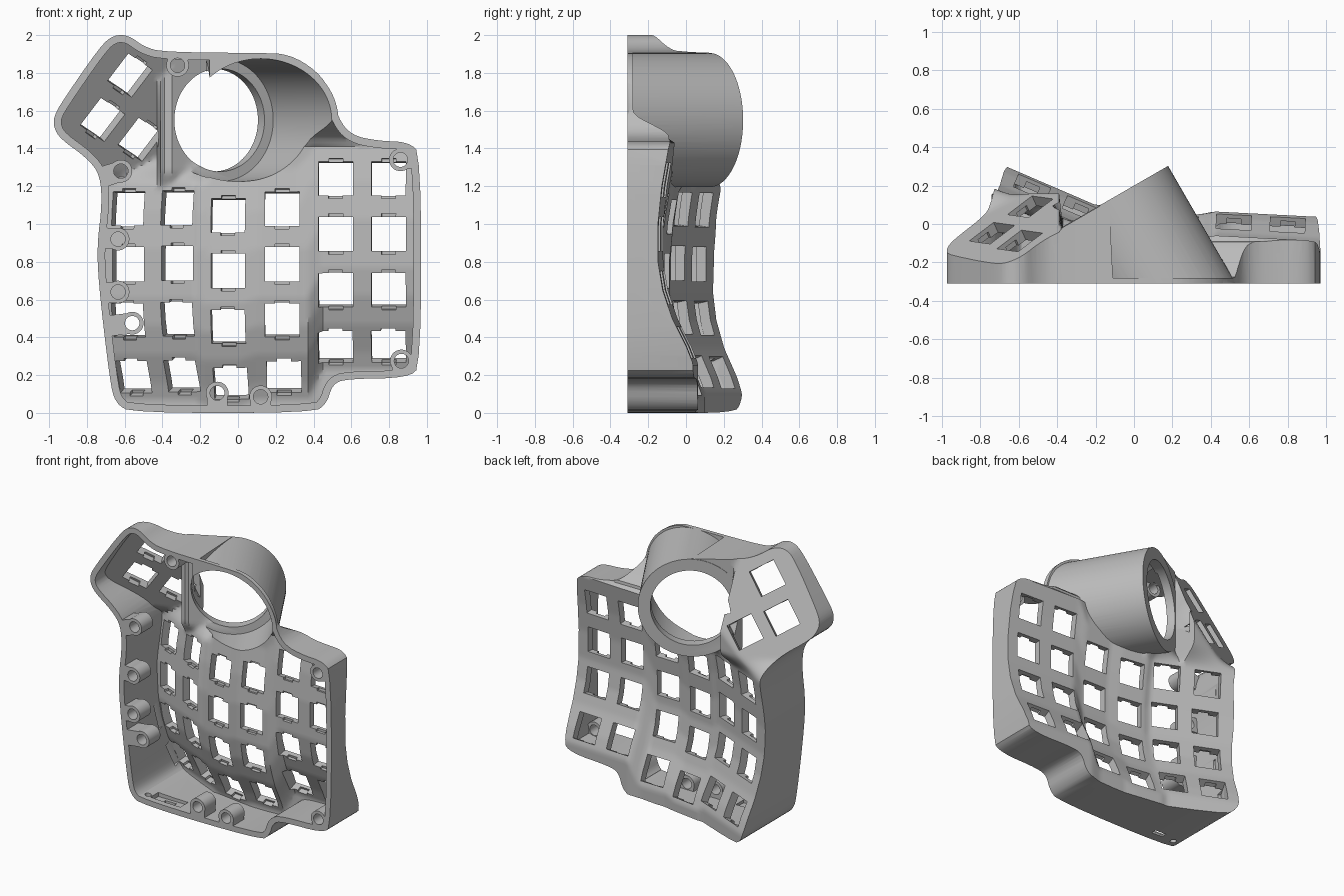
import bpy, bmesh, math
from mathutils import Vector, Matrix

if "Cube" in bpy.data.objects:
    bpy.data.objects.remove(bpy.data.objects["Cube"])

GREY = (.5, .5, .5, 1)
grey = bpy.data.materials.new("plain grey")
grey.use_nodes = True
grey.diffuse_color = GREY
grey.node_tree.nodes["Principled BSDF"].inputs["Base Color"].default_value = GREY

BASE = -0.31
OUTLINE = [(-.66, 2), (-.58, 2), (-.5, 1.94), (-.4, 1.91), (.12, 1.905), (.27, 1.9), (.42, 1.81), (.5, 1.69),
           (.53, 1.56), (.6, 1.47), (.74, 1.44), (.9, 1.435), (.97, 1.37), (.97, .25), (.9, .185), (.57, .18),
           (.5, .15), (.47, .05), (.4, 0), (-.56, 0), (-.65, .05), (-.68, .18), (-.74, .7), (-.745, .9),
           (-.72, 1.1), (-.73, 1.26), (-.8, 1.35), (-.94, 1.45), (-.975, 1.51), (-.975, 1.57), (-.93, 1.65), (-.73, 1.94)]
# Bowl curve along a key column, then how it rises and shifts across the width
BOWL = [(.26, .035), (.35, 0), (.5, -.075), (.65, -.125), (.8, -.15), (1, -.15), (1.2, -.13), (1.43, -.09)]
RISE = [(-.8, .322), (-.2, .064), (-.16, .066), (.04, .036), (.13, .02), (.34, .015), (.42, .03), (1, 0)]
SHIFT = [(-.2, .16), (-.16, .19), (.04, .19), (.13, .16), (.34, .16), (.42, 0)]


def lerp(table, t):
    if t <= table[0][0]:
        return table[0][1]
    for (a, va), (b, vb) in zip(table, table[1:]):
        if t <= b:
            return va + (vb - va) * (t - a) / (b - a)
    return table[-1][1]


def blend(a, b, t):
    t = min(1, max(0, t))
    return a + (b - a) * t * t * (3 - 2 * t)


def height(x, z):
    """Outer surface of the case at (x, z)."""
    cols = lerp(BOWL, z + lerp(SHIFT, x)) + lerp(RISE, x)
    if x > .18:
        return blend(-.09, -.28, (z - 1.46) / .14) if z > 1.44 else cols
    if x > -.13:
        return -.28 if z > 1.55 else cols
    top = .3 + .577 * (x - .18)
    if x < -.38:
        top = min(.16, .09 + .453 * (x + .54) - .45 * (z - 1.47))
    return blend(cols, top, (z - 1.17) / .15)


def inner_height(x, z):
    r = .03
    return min(height(x + i * r, z + j * r) for i in (-1, 0, 1) for j in (-1, 0, 1)) - .045


def finish(bm, name):
    bmesh.ops.recalc_face_normals(bm, faces=bm.faces)
    me = bpy.data.meshes.new(name)
    bm.to_mesh(me)
    bm.free()
    ob = bpy.data.objects.new(name, me)
    bpy.context.collection.objects.link(ob)
    me.materials.append(grey)
    return ob


def combine(target, other, operation):
    mod = target.modifiers.new("cut", 'BOOLEAN')
    mod.operation, mod.object, mod.solver = operation, other, 'MANIFOLD'
    bpy.context.view_layer.objects.active = target
    bpy.ops.object.modifier_apply(modifier=mod.name)
    bpy.data.objects.remove(other)


def prism(points, y0, y1, name):
    bm = bmesh.new()
    face = bm.faces.new([bm.verts.new((x, y0, z)) for x, z in points])
    new = bmesh.ops.extrude_face_region(bm, geom=[face])["geom"]
    bmesh.ops.translate(bm, vec=(0, y1 - y0, 0), verts=[v for v in new if isinstance(v, bmesh.types.BMVert)])
    # the extruded source face must stay as the closing cap
    if not any(len(f.verts) == len(points) and f.calc_center_median().y < (y0 + y1) / 2 for f in bm.faces):
        bmesh.ops.holes_fill(bm, edges=[e for e in bm.edges if e.is_boundary])
    return finish(bm, name)


def volume(func, name):
    """Closed solid below a height function."""
    bm = bmesh.new()
    nx, nz, step = 106, 108, .02
    grids = []
    for top in (True, False):
        rows = []
        for j in range(nz):
            z = -.05 + j * step
            xs = [-1.05 + i * step for i in range(nx)]
            rows.append([bm.verts.new((x, func(x, z) if top else -1, z)) for x in xs])
        grids.append(rows)
        for a, b in zip(rows, rows[1:]):
            for i in range(nx - 1):
                bm.faces.new((a[i], a[i + 1], b[i + 1], b[i]))

    def rim(g):
        return g[0][:-1] + [r[-1] for r in g[:-1]] + g[-1][:0:-1] + [r[0] for r in g[:0:-1]]
    t, b = rim(grids[0]), rim(grids[1])
    for i in range(len(t)):
        k = (i + 1) % len(t)
        bm.faces.new((t[i], t[k], b[k], b[i]))
    return finish(bm, name)


def add_box(bm, size, matrix):
    bmesh.ops.create_cube(bm, size=1, matrix=matrix @ Matrix.Diagonal((*size, 1)))


def cylinder(r, start, axis, t0, t1, name, sides=96):
    bm = bmesh.new()
    axis = Vector(axis).normalized()
    mid = Vector(start) + axis * (t0 + t1) / 2
    rot = axis.to_track_quat('Z', 'Y').to_matrix().to_4x4()
    bmesh.ops.create_cone(bm, cap_ends=True, segments=sides, radius1=r, radius2=r,
                          depth=t1 - t0, matrix=Matrix.Translation(mid) @ rot)
    return finish(bm, name)


# Rounded plan outline and its inset copy
plan = OUTLINE
for _ in range(2):
    plan = [(a[0] + (b[0] - a[0]) * f, a[1] + (b[1] - a[1]) * f)
            for a, b in zip(plan, plan[1:] + plan[:1]) for f in (.25, .75)]
inset = []
for i, p in enumerate(plan):
    a, b = Vector(plan[i - 1]), Vector(plan[(i + 1) % len(plan)])
    d = (b - a).normalized()
    inset.append((p[0] + d.y * .04, p[1] - d.x * .04))

# Outer body with the tilted ball socket
shell = prism(plan, BASE, 1, "case_shell")
combine(shell, volume(height, "outer_volume"), 'INTERSECT')
RIM, AXIS = (-.13, .125, 1.55), (-.5, .866, 0)
socket = cylinder(.355, RIM, AXIS, -.9, 0, "ball_socket")
bm = bmesh.new()
add_box(bm, (4, 2, 4), Matrix.Translation((0, BASE + 1, 1)))
combine(socket, finish(bm, "base_trim"), 'INTERSECT')
combine(shell, socket, 'UNION')

# Hollow inside and socket bore
cavity = prism(inset, -.9, 1, "cavity")
combine(cavity, volume(inner_height, "inner_volume"), 'INTERSECT')
combine(shell, cavity, 'DIFFERENCE')
combine(shell, cylinder(.325, RIM, AXIS, -.95, -.07, "socket_bore"), 'DIFFERENCE')
combine(shell, cylinder(.272, RIM, AXIS, -.12, .12, "socket_opening"), 'DIFFERENCE')

# Key openings with clip notches
keys = []
for x, z, lean in ((-.56, .215, -.03), (-.3, .22, -.025), (-.045, .18, -.015), (.235, .215, -.01),
                   (.52, .375, 0), (.8, .375, 0)):
    for row in range(4):
        keys.append((x - lean * (row == 0), z + row * .286, 0))
keys += [(x, z, math.radians(31)) for x, z in ((-.595, 1.81), (-.74, 1.575), (-.54, 1.47))]
holes, notches = bmesh.new(), bmesh.new()
for x, z, spin in keys:
    e = .05
    gx = (height(x + e, z) - height(x - e, z)) / (2 * e)
    gz = (height(x, z + e) - height(x, z - e)) / (2 * e)
    n = Vector((-gx, 1, -gz)).normalized()
    u = Vector((1, gx, 0)).normalized()
    frame = Matrix((u, n, u.cross(n))).transposed().to_4x4()
    frame = Matrix.Translation((x, height(x, z), z)) @ frame @ Matrix.Rotation(spin, 4, 'Y')
    add_box(holes, (.182, .17, .182), frame @ Matrix.Translation((0, -.025, 0)))
    add_box(notches, (.075, .06, .215), frame @ Matrix.Translation((0, -.055, 0)))
combine(shell, finish(holes, "key_holes"), 'DIFFERENCE')
combine(shell, finish(notches, "clip_notches"), 'DIFFERENCE')


def nearest(point):
    """Closest spot on the inner wall line."""
    best = None
    for a, b in zip(inset, inset[1:] + inset[:1]):
        a, b = Vector(a), Vector(b)
        t = min(1, max(0, (point - a).dot(b - a) / (b - a).length_squared))
        q = a + (b - a) * t
        if best is None or (q - point).length < (best - point).length:
            best = q
    return best


# Screw bosses joined to the nearest wall
BOSSES = [(-.32, 1.84), (-.62, 1.28), (-.635, .92), (-.635, .64), (-.56, .475),
          (-.11, .105), (.12, .085), (.86, 1.34), (.865, .275)]
DEPTH = .13
for x, z in BOSSES:
    gap = nearest(Vector((x, z))) - Vector((x, z))
    d = Vector((gap.x, 0, gap.y))
    reach = d.length + .015
    d.normalize()
    y = Vector((0, 1, 0))
    frame = Matrix((d, y, d.cross(y))).transposed().to_4x4()
    bm = bmesh.new()
    add_box(bm, (reach, DEPTH, .11), Matrix.Translation(Vector((x, BASE + DEPTH / 2, z)) + d * reach / 2) @ frame)
    boss = cylinder(.06, (x, BASE, z), y, 0, DEPTH, "screw_boss", 32)
    combine(boss, finish(bm, "boss_web"), 'UNION')
    combine(shell, boss, 'UNION')
for x, z in BOSSES:
    combine(shell, cylinder(.038, (x, BASE, z), (0, 1, 0), -.05, DEPTH + .02, "screw_hole", 32), 'DIFFERENCE')

# Cable slot, inner recess and button hole in the bottom wall
for size, place in (((.09, .04, .2), (-.4, -.22, 0)), ((.24, .09, .03), (-.4, -.22, .035))):
    bm = bmesh.new()
    add_box(bm, size, Matrix.Translation(place))
    combine(shell, finish(bm, "port_cutter"), 'DIFFERENCE')
combine(shell, cylinder(.022, (-.55, -.25, 0), (0, 0, 1), -.1, .1, "button_cutter", 24), 'DIFFERENCE')

bpy.ops.object.select_all(action='DESELECT')
shell.select_set(True)
bpy.context.view_layer.objects.active = shell
bpy.ops.object.shade_smooth_by_angle(angle=math.radians(30))
